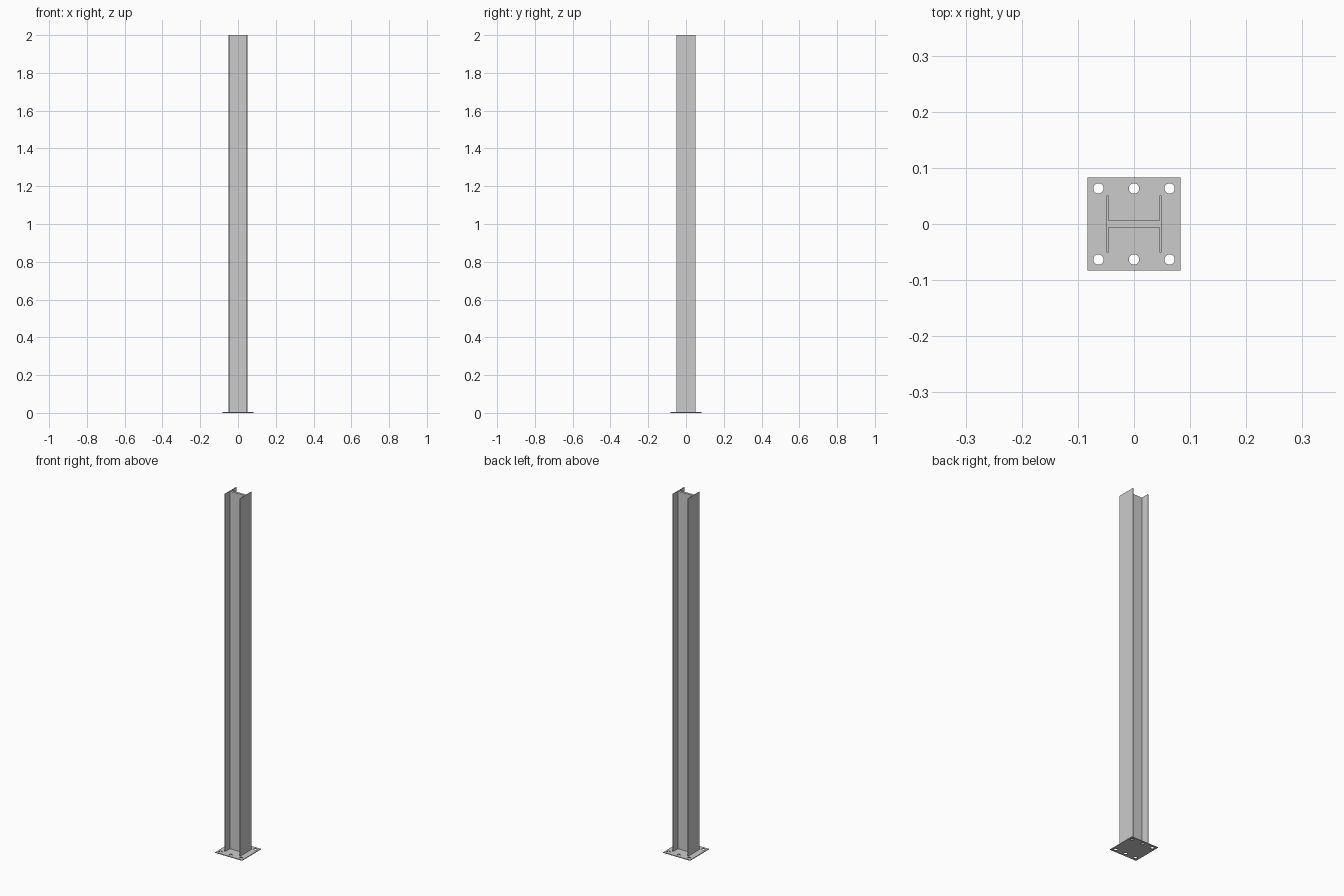
import bpy, bmesh

if "Cube" in bpy.data.objects:
    bpy.data.objects.remove(bpy.data.objects["Cube"])

PLATE_HALF, PLATE_T = 0.083, 0.004
HOLE_R, HOLE_POS = 0.0092, 0.0634
FLANGE_OUT, FLANGE_IN = 0.049, 0.0455
FLANGE_HALF_Y, WEB_HALF = 0.051, 0.0062


def prism(name, outline, z0, z1):
    """Extrude a closed outline from z0 to z1."""
    bm = bmesh.new()
    face = bm.faces.new([bm.verts.new((x, y, z0)) for x, y in outline])
    ext = bmesh.ops.extrude_face_region(bm, geom=[face])
    top = [v for v in ext["geom"] if isinstance(v, bmesh.types.BMVert)]
    bmesh.ops.translate(bm, verts=top, vec=(0, 0, z1 - z0))
    bmesh.ops.recalc_face_normals(bm, faces=bm.faces[:])
    mesh = bpy.data.meshes.new(name)
    bm.to_mesh(mesh)
    bm.free()
    obj = bpy.data.objects.new(name, mesh)
    bpy.context.collection.objects.link(obj)
    return obj


# Base plate
p = PLATE_HALF
plate = prism("base_plate", [(-p, -p), (p, -p), (p, p), (-p, p)], 0, PLATE_T)

# Six bolt holes, cut in two rows of three
for y in (-HOLE_POS, HOLE_POS):
    for x in (-HOLE_POS, 0, HOLE_POS):
        bpy.ops.mesh.primitive_cylinder_add(vertices=32, radius=HOLE_R, depth=0.05, location=(x, y, 0))
        cutter = bpy.context.object
        cutter.name = "hole_cutter"
        cutter.hide_render = True
        mod = plate.modifiers.new("bolt_hole", 'BOOLEAN')
        mod.operation = 'DIFFERENCE'
        mod.solver = 'EXACT'
        mod.object = cutter
        bpy.context.view_layer.objects.active = plate
        bpy.ops.object.modifier_apply(modifier=mod.name)
        bpy.data.objects.remove(cutter)

# H-section column standing on the plate
quarter = [(FLANGE_OUT, FLANGE_HALF_Y), (FLANGE_IN, FLANGE_HALF_Y), (FLANGE_IN, WEB_HALF)]
upper = quarter + [(-x, y) for x, y in reversed(quarter)]
outline = upper + [(-x, -y) for x, y in upper]
prism("column", outline, PLATE_T, 2.0)
